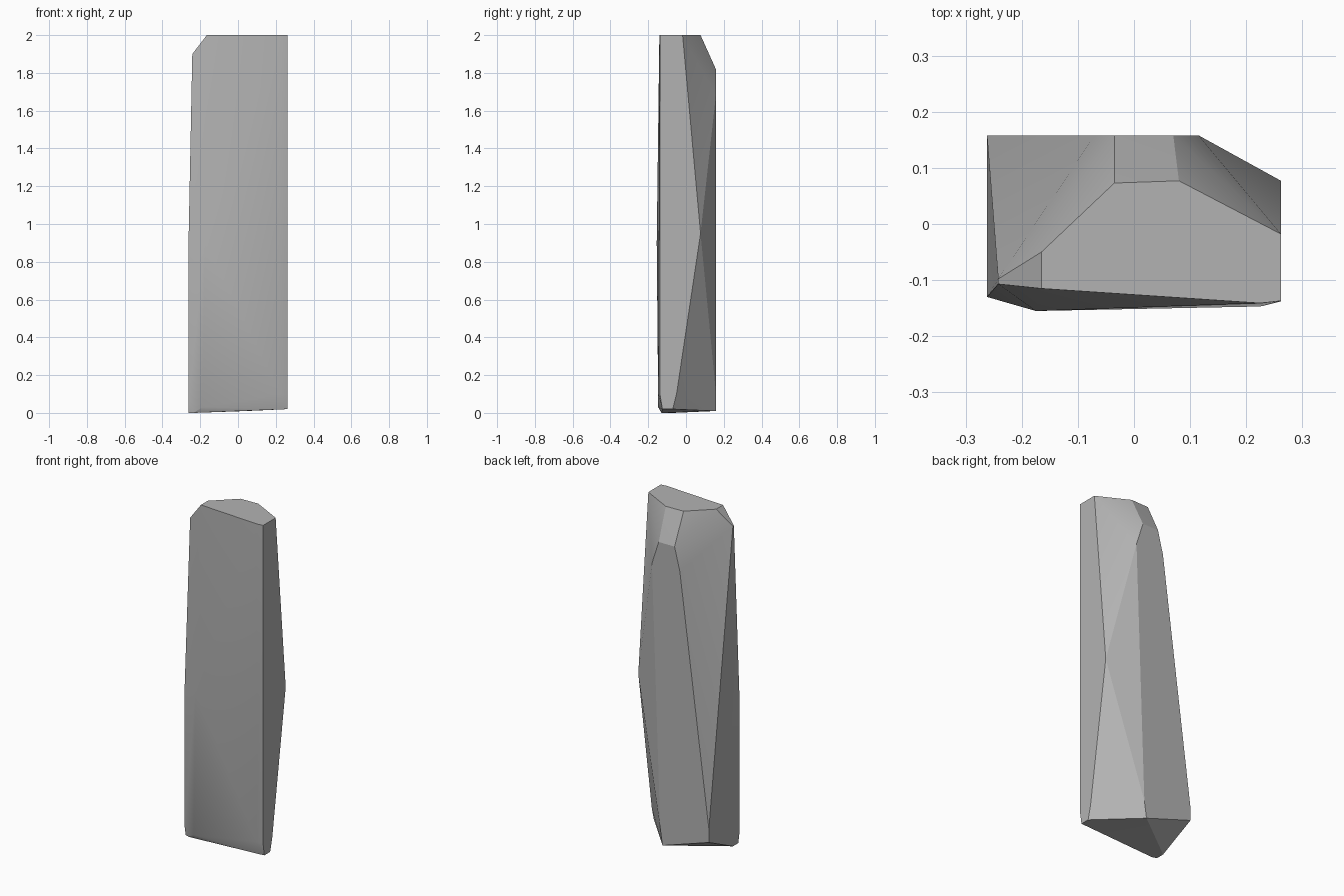
import bpy
import bmesh
import math
from mathutils import Vector

# Remove the default cube only
default_cube = bpy.data.objects.get("Cube")
if default_cube:
    bpy.data.objects.remove(default_cube, do_unlink=True)

# Outer limits of the stone
EAST, WEST = 0.262, -0.262
BACK, TOP, GROUND = 0.158, 2.0, 0.0


def make_material(name, colour):
    material = bpy.data.materials.new(name)
    material.use_nodes = True
    material.diffuse_color = colour
    shader = material.node_tree.nodes["Principled BSDF"]
    shader.inputs["Base Color"].default_value = colour
    shader.inputs["Roughness"].default_value = 0.8
    return material


def on_top(outline):
    """Corners of the flat cap."""
    return [Vector((x, y, TOP)) for x, y in outline]


def on_east(outline):
    """Corners of the flat east side, given as depth and height."""
    return [Vector((EAST, y, z)) for y, z in outline]


def on_west(outline):
    """Corners of the west side, given as depth and height."""
    return [Vector((WEST, y, z)) for y, z in outline]


def on_back(outline):
    """Corners of the flat back, given as width and height."""
    return [Vector((x, BACK, z)) for x, z in outline]


def build_stone(name, corners, material):
    """Wrap the corners in a chipped, convex block."""
    mesh = bpy.data.meshes.new(name)
    bm = bmesh.new()
    for corner in corners:
        bm.verts.new(corner)
    bmesh.ops.convex_hull(bm, input=list(bm.verts))
    # Drop any corner that ended up inside the block
    loose = [vert for vert in bm.verts if not vert.link_faces]
    bmesh.ops.delete(bm, geom=loose, context="VERTS")
    # Merge coplanar triangles into clean chipped facets
    bmesh.ops.dissolve_limit(bm, angle_limit=math.radians(1),
                             verts=list(bm.verts), edges=list(bm.edges))
    bmesh.ops.recalc_face_normals(bm, faces=list(bm.faces))
    bm.to_mesh(mesh)
    bm.free()
    mesh.materials.append(material)
    stone = bpy.data.objects.new(name, mesh)
    bpy.context.collection.objects.link(stone)
    return stone


# Cap
cap = on_top([(-0.165, -0.05), (-0.165, -0.115), (0.225, -0.141),
              (EAST, -0.137), (EAST, -0.018), (0.08, 0.077), (-0.035, 0.073)])

# East side, bulging at mid height
east_side = on_east([(0.077, 0.95), (-0.05, 0.1), (-0.07, 0.02),
                     (-0.125, 0.02), (-0.138, 0.1)])

# Back, narrowing at the shoulders
back = on_back([(0.07, 1.82), (-0.035, 1.82), (0.115, 1.68), (-0.07, 1.68),
                (0.06, 0.11), (0.045, 0.01), (WEST, 0.19), (WEST, 0.11)])

# West side and its chipped upper corner
west_side = on_west([(-0.13, 0.9), (-0.13, 0.05), (-0.12, GROUND), (-0.07, GROUND)])
west_shoulder = [Vector((-0.242, y, 1.9)) for y in (-0.098, -0.107)]

# Gently swollen front with a bevelled foot
front = [Vector(p) for p in [(-0.175, -0.155, 0.9), (0.225, -0.147, 0.1),
                             (-0.19, -0.147, 0.03), (-0.235, -0.13, GROUND)]]

stone_grey = make_material("stone grey", (0.45, 0.45, 0.45, 1.0))
pillar = build_stone("standing_stone",
                     cap + east_side + back + west_side + west_shoulder + front,
                     stone_grey)

# Soften shallow folds while keeping the chipped edges crisp
bpy.ops.object.select_all(action="DESELECT")
pillar.select_set(True)
bpy.context.view_layer.objects.active = pillar
bpy.ops.object.shade_smooth_by_angle(angle=math.radians(20))
